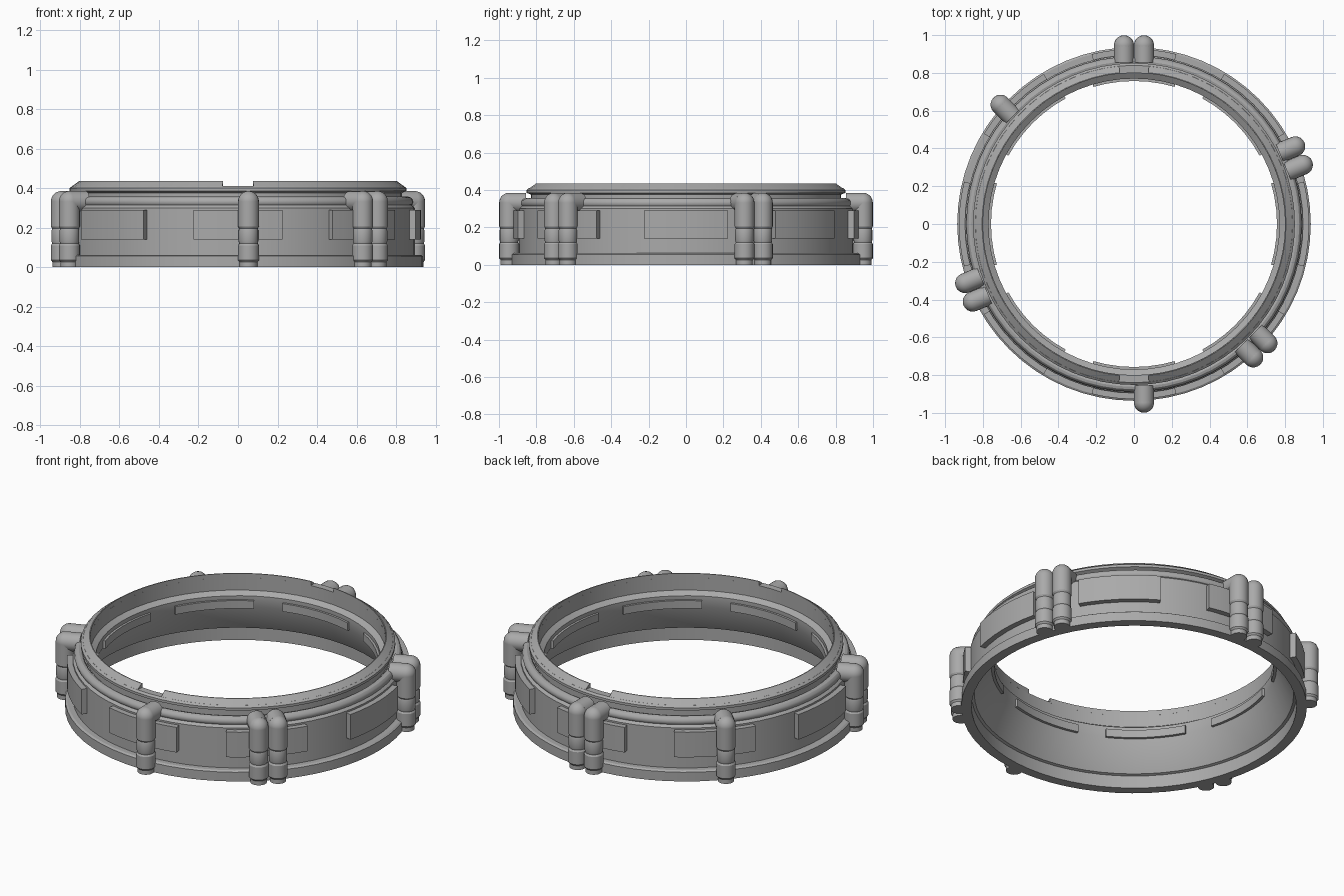
import bpy, bmesh, math
from mathutils import Matrix, Vector

cube = bpy.data.objects.get("Cube")
if cube:
    bpy.data.objects.remove(cube, do_unlink=True)

GREY = (0.4, 0.4, 0.4, 1)
metal = bpy.data.materials.new("plain_grey")
metal.use_nodes = True
metal.diffuse_color = GREY
metal.node_tree.nodes["Principled BSDF"].inputs["Base Color"].default_value = GREY


def finish(name, bm):
    bmesh.ops.recalc_face_normals(bm, faces=bm.faces[:])
    mesh = bpy.data.meshes.new(name)
    bm.to_mesh(mesh)
    bm.free()
    mesh.materials.append(metal)
    obj = bpy.data.objects.new(name, mesh)
    bpy.context.collection.objects.link(obj)
    bpy.ops.object.select_all(action="DESELECT")
    obj.select_set(True)
    bpy.context.view_layer.objects.active = obj
    bpy.ops.object.shade_smooth_by_angle(angle=math.radians(30))
    return obj


def sweep(name, profile, start=0.0, end=360.0, steps=64):
    """Turn a closed (radius, z) section about z, as a full ring or a capped arc."""
    bm = bmesh.new()
    full = end - start >= 360
    rows = []
    for i in range(steps if full else steps + 1):
        a = math.radians(start + (end - start) * i / steps)
        rows.append([bm.verts.new((r * math.cos(a), r * math.sin(a), z)) for r, z in profile])
    pairs = list(zip(rows, rows[1:] + rows[:1])) if full else list(zip(rows, rows[1:]))
    n = len(profile)
    for a, b in pairs:
        for j in range(n):
            k = (j + 1) % n
            bm.faces.new((a[j], b[j], b[k], a[k]))
    if not full:
        bm.faces.new(rows[0])
        bm.faces.new(rows[-1])
    return finish(name, bm)


def block(r0, r1, z0, z1):
    return [(r0, z0), (r1, z0), (r1, z1), (r0, z1)]


# Main ring: foot flange, wall, neck and overhanging rim, with a tapered bore
sweep("ring_body", [
    (0.936, 0), (0.936, 0.055), (0.925, 0.062), (0.895, 0.062), (0.895, 0.3),
    (0.875, 0.32), (0.83, 0.335), (0.83, 0.375), (0.852, 0.385), (0.852, 0.4),
    (0.84, 0.41), (0.8, 0.41), (0.8, 0.335), (0.77, 0.315), (0.77, 0.25),
    (0.865, 0.08), (0.88, 0.075), (0.88, 0)])

# Bevelled crown in two halves, leaving a notch at front and back
GAP = 5.4
for side, middle in (("left", 0), ("right", 180)):
    sweep(side + "_crown", [(0.8, 0.405), (0.846, 0.405), (0.805, 0.435), (0.8, 0.435)],
          middle - 90 + GAP, middle + 90 - GAP, 32)

# Round pipe running about the top of the wall
sweep("ring_pipe", [(0.862 + 0.026 * math.cos(t * math.tau / 12),
                     0.33 + 0.026 * math.sin(t * math.tau / 12)) for t in range(12)])

# Raised panels outside and matching pads inside the bore
for i in range(8):
    a = i * 45
    sweep(f"outer_panel_{i + 1}", block(0.88, 0.927, 0.14, 0.29), a - 14, a + 14, 6)
    sweep(f"inner_pad_{i + 1}", block(0.757, 0.79, 0.245, 0.292), a - 16.5, a + 16.5, 6)


def pipe(name, angle, offset):
    """Ribbed upright pipe with a rounded elbow that runs back into the ring."""
    bm = bmesh.new()
    place = Matrix.Rotation(math.radians(angle), 4, "Z") @ Matrix.Translation((0.946, offset, 0))
    # Ribbed upright
    ribs = [(0.045, 0), (0.045, 0.025), (0.053, 0.035), (0.053, 0.11), (0.047, 0.12),
            (0.05, 0.13), (0.05, 0.185), (0.047, 0.195), (0.053, 0.205), (0.053, 0.332)]
    rows = [[bm.verts.new((r * math.cos(t * math.tau / 20), r * math.sin(t * math.tau / 20), z))
             for t in range(20)] for r, z in ribs]
    for low, high in zip(rows, rows[1:]):
        for j in range(20):
            k = (j + 1) % 20
            bm.faces.new((low[j], low[k], high[k], high[j]))
    bm.faces.new(rows[0])
    bm.faces.new(rows[-1])
    # Elbow ball and inward arm
    bmesh.ops.create_uvsphere(bm, u_segments=20, v_segments=12, radius=0.053,
                              matrix=Matrix.Translation((0, 0, 0.332)))
    bmesh.ops.create_cone(bm, cap_ends=True, segments=20, radius1=0.053, radius2=0.053, depth=0.09,
                          matrix=Matrix.Translation((-0.045, 0, 0.332)) @ Matrix.Rotation(math.pi / 2, 4, "Y"))
    bm.transform(place)
    finish(name, bm)


# Pipe stations: name, angle and which of the two places are filled
PAIR = (-0.053, 0.053)
for name, angle, places in (("back", 90, PAIR), ("left", 22.5, PAIR), ("front_left", -45, PAIR),
                            ("right", 202.5, PAIR), ("front", -90, PAIR[1:]), ("back_right", 135, PAIR[1:])):
    for i, offset in enumerate(places):
        pipe(f"{name}_pipe_{i + 1}", angle, offset)
